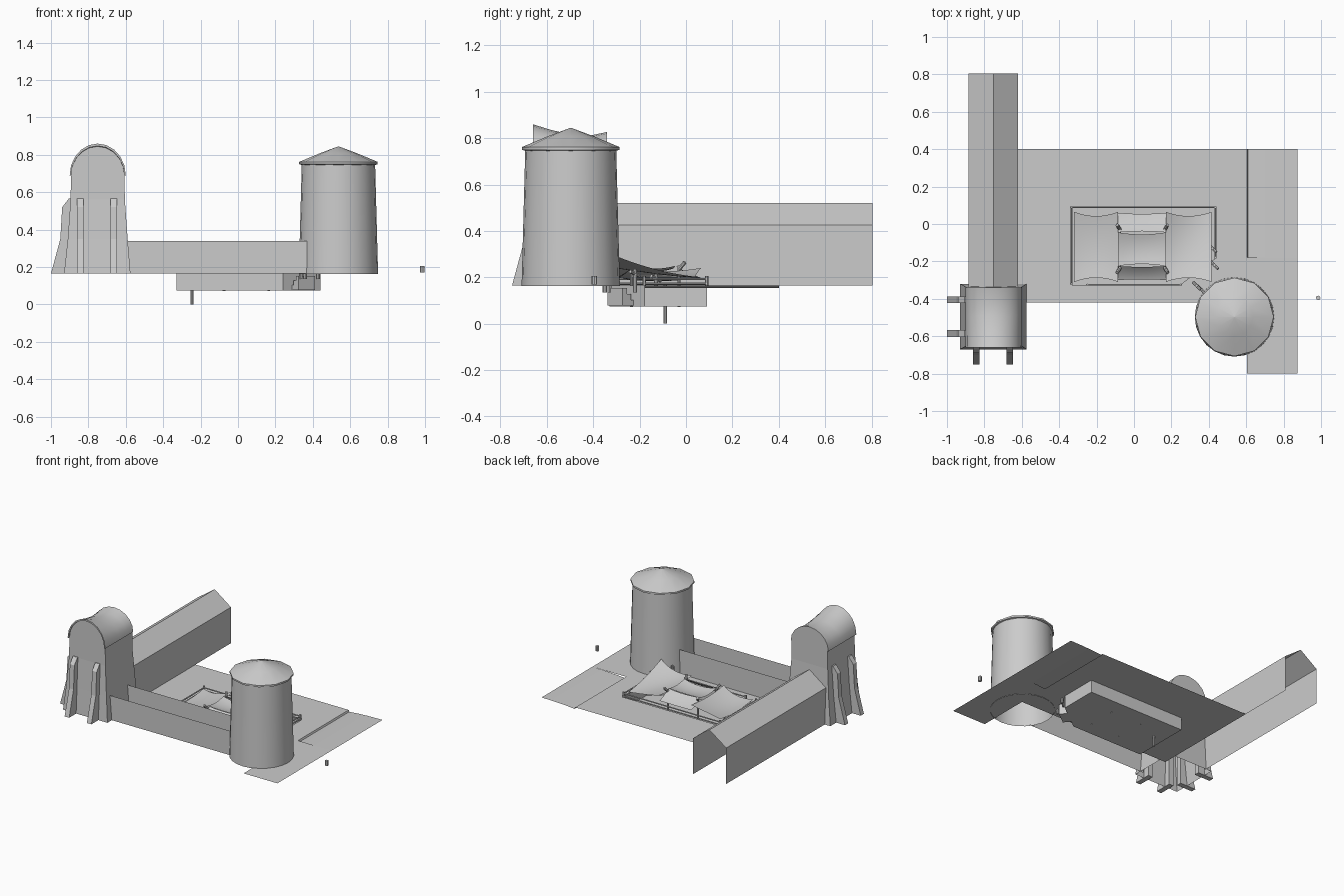
import bpy, bmesh, math
from mathutils import Vector, Matrix

if "Cube" in bpy.data.objects:
    bpy.data.objects.remove(bpy.data.objects["Cube"])

stone = bpy.data.materials.new("plain_grey")
stone.diffuse_color = (0.6, 0.6, 0.6, 1)
stone.use_nodes = True
stone.node_tree.nodes["Principled BSDF"].inputs["Base Color"].default_value = stone.diffuse_color
G = 0.165  # courtyard level


def finish(name, bm, smooth=False, recalc=True):
    if recalc:
        bmesh.ops.recalc_face_normals(bm, faces=bm.faces)
    me = bpy.data.meshes.new(name)
    bm.to_mesh(me)
    bm.free()
    me.materials.append(stone)
    ob = bpy.data.objects.new(name, me)
    bpy.context.collection.objects.link(ob)
    if smooth:
        bpy.ops.object.select_all(action='DESELECT')
        ob.select_set(True)
        bpy.context.view_layer.objects.active = ob
        bpy.ops.object.shade_smooth_by_angle(angle=math.radians(40))
    return ob


def loft(name, rings, closed=True, caps=(), smooth=False):
    """Skin between rings of equal point count; caps lists ring indices to fill."""
    bm = bmesh.new()
    vs = [[bm.verts.new(p) for p in r] for r in rings]
    n = len(rings[0])
    for a, b in zip(vs, vs[1:]):
        for i in range(n if closed else n - 1):
            j = (i + 1) % n
            bm.faces.new((a[i], a[j], b[j], b[i]))
    for c in caps:
        bm.faces.new(vs[c])
    return finish(name, bm, smooth)


def box(name, c, s, rz=0):
    bm = bmesh.new()
    bmesh.ops.create_cube(bm, size=1, matrix=Matrix.Translation(c) @ Matrix.Rotation(rz, 4, 'Z') @ Matrix.Diagonal((*s, 1)))
    return finish(name, bm)


def pole(name, a, b, r=0.006, n=8):
    a, b = Vector(a), Vector(b)
    d = b - a
    bm = bmesh.new()
    m = Matrix.Translation((a + b) / 2) @ d.to_track_quat('Z', 'Y').to_matrix().to_4x4()
    bmesh.ops.create_cone(bm, cap_ends=True, segments=n, radius1=r, radius2=r, depth=d.length, matrix=m)
    return finish(name, bm, True)


def circle(c, r, z, n):
    return [(c[0] + r * math.cos(2 * math.pi * i / n), c[1] + r * math.sin(2 * math.pi * i / n), z) for i in range(n)]


def rect(x0, x1, y0, y1, z):
    return [(x0, y0, z), (x1, y0, z), (x1, y1, z), (x0, y1, z)]


# courtyard with a pit opening
pit = [(-0.33, -0.33), (0.24, -0.33), (0.44, -0.18), (0.44, 0.09), (-0.33, 0.09)]
yard = [(-0.62, -0.42), (0.605, -0.42), (0.605, 0.4), (-0.62, 0.4)]
bm = bmesh.new()
edges = []
for outline in (yard, pit):
    vs = [bm.verts.new((x, y, G)) for x, y in outline]
    edges += [bm.edges.new((vs[i], vs[(i + 1) % len(vs)])) for i in range(len(vs))]
bmesh.ops.triangle_fill(bm, use_beauty=True, edges=edges, normal=(0, 0, 1))
for f in bm.faces:
    if f.normal.z < 0:
        f.normal_flip()
finish("courtyard", bm, recalc=False)

# side road: level in front, gently dished behind
loft("road_front", [[(0.605, -0.8, G), (0.605, -0.18, G)], [(0.875, -0.8, G), (0.875, -0.18, G)]], closed=False)
loft("road_back", [[(x, -0.18, z), (x, 0.4, z)] for x, z in
     ((0.605, G), (0.61, G - 0.012), (0.68, G - 0.006), (0.76, G - 0.002), (0.875, G))], closed=False, smooth=True)

# sunken pit
loft("pit", [[(x, y, G) for x, y in pit], [(x, y, 0.075) for x, y in pit]], caps=(1,))

# steps at the cut corner
ang = math.atan2(0.15, 0.20)
out = Vector((0.6, -0.8, 0))
for i in range(3):
    h = 0.025 * (i + 1)
    c = Vector((0.335, -0.262, 0.078 + h / 2)) + out * (0.022 * i)
    box("pit_step", c, (0.11, 0.022, h), ang)

# curb rails around the pit
for z in (G + 0.008, G + 0.028):
    for a, b in (((-0.335, 0.09), (0.435, 0.09)), ((-0.335, 0.09), (-0.335, -0.32)),
                 ((-0.25, -0.325), (0.25, -0.325)), ((0.435, 0.09), (0.435, -0.18))):
        pole("pit_rail", (*a, z), (*b, z), 0.005, 6)
for x, y in ((-0.335, 0.09), (0.435, 0.09), (-0.335, -0.32), (0.25, -0.325), (0.435, -0.18), (-0.25, -0.325)):
    pole("rail_post", (x, y, G), (x, y, G + 0.04), 0.007, 6)

# gate posts at the steps
for x, y, h in ((0.335, -0.33, 0.09), (0.36, -0.35, 0.07), (0.43, -0.22, 0.07), (0.42, -0.13, 0.05)):
    pole("gate_post", (x, y, G - 0.03), (x, y, G + h), 0.009)
    pole("gate_brace", (x - 0.02, y + 0.02, G + h - 0.03), (x + 0.02, y - 0.02, G + h - 0.01), 0.008)


# cloth canopies, sagging between their corners
def cloth(name, x0, x1, y0, y1, z, sag, n=8):
    rows = []
    for i in range(n + 1):
        u = i / n
        row = []
        for j in range(n + 1):
            v = j / n
            h = (z[0] * (1 - u) + z[1] * u) * (1 - v) + (z[3] * (1 - u) + z[2] * u) * v
            h -= sag * 4 * (u * (1 - u) + v * (1 - v)) / 2
            pinch = 1 - 0.12 * 4 * u * (1 - u)
            row.append((x0 + (x1 - x0) * u, (y0 + y1) / 2 + (y1 - y0) * (v - 0.5) * pinch, h))
        rows.append(row)
    loft(name, rows, closed=False, smooth=True)


cloth("left_canopy", -0.32, -0.085, -0.31, 0.065, (0.2, 0.24, 0.24, 0.2), 0.03)
cloth("right_canopy", 0.17, 0.415, -0.31, 0.065, (0.24, 0.295, 0.2, 0.24), 0.03)
cloth("middle_canopy", -0.085, 0.17, -0.225, -0.045, (0.25, 0.25, 0.25, 0.25), 0.025)
cloth("back_flap", -0.085, 0.17, -0.045, 0.06, (0.25, 0.25, 0.2, 0.2), 0.01)
cloth("front_flap", -0.085, 0.17, -0.3, -0.225, (0.2, 0.2, 0.25, 0.25), 0.01)
for x, s in ((-0.075, -1), (0.165, 1)):
    for y, t in ((-0.03, 1), (-0.235, -1)):
        pole("canopy_post", (x, y, 0.073), (x, y, 0.25), 0.007)
        pole("canopy_post_head", (x, y, 0.235), (x + 0.015 * s, y + 0.025 * t, 0.265), 0.009)
    pole("canopy_ridge", (x, -0.235, 0.205), (x, -0.03, 0.205), 0.005)

# long stake through the pit floor
pole("deep_stake", (-0.245, -0.09, 0), (-0.245, -0.09, 0.17), 0.008)

# two parallel front walls
for y, x1 in ((-0.42, 0.355), (-0.62, 0.37)):
    loft("front_wall", [[(-0.6, y, G), (x1, y, G)], [(-0.6, y, 0.34), (x1, y, 0.34)]], closed=False)

# long gabled hall, open at the far end
gable = [(-0.885, G), (-0.885, 0.425), (-0.75, 0.52), (-0.62, 0.425), (-0.62, G)]
loft("long_hall", [[(x, y, z) for x, z in gable] for y in (-0.34, 0.805)], closed=False)

# gatehouse body with flared foot
loft("gatehouse_body", [rect(-0.93, -0.575, -0.67, -0.32, G), rect(-0.91, -0.59, -0.66, -0.33, 0.35),
                        rect(-0.895, -0.605, -0.65, -0.34, 0.56), rect(-0.893, -0.607, -0.65, -0.34, 0.69)])

# barrel roof, dipping in the middle, with filled arch ends
def arch(y, rise, r=0.15, n=10, z0=0.69):
    return [(-0.75 - r * math.cos(math.pi * i / n), y, z0 + rise * math.sin(math.pi * i / n)) for i in range(n + 1)]


stations = ((-0.66, 0.17), (-0.58, 0.145), (-0.49, 0.125), (-0.41, 0.122), (-0.34, 0.137))
inner = [arch(y, r - 0.012, 0.142) for y, r in stations]
shell = [arch(y, r) + inner[i][::-1] for i, (y, r) in enumerate(stations)]
loft("gatehouse_roof", shell, caps=(0, -1), smooth=True)
for y, r in ((-0.65, 0.158), (-0.34, 0.125)):
    bm = bmesh.new()
    bm.faces.new([bm.verts.new(p) for p in arch(y, r, 0.143)])
    finish("gatehouse_arch_end", bm, recalc=False)

# buttresses: profile of (distance outward, height)
prof = [(0.0, G), (0.095, G), (0.045, 0.35), (0.035, 0.52), (0.0, 0.565), (-0.03, 0.565), (-0.03, G)]
for x in (-0.843, -0.665):
    loft("front_buttress", [[(x + e, -0.655 - d, z) for d, z in prof] for e in (-0.018, 0.018)], caps=(0, 1))
for y in (-0.405, -0.585):
    loft("side_buttress", [[(-0.905 - d, y + e, z) for d, z in prof] for e in (-0.018, 0.018)], caps=(0, 1))

# round tower and its shallow cone roof
c = (0.537, -0.497)
loft("round_tower", [circle(c, 0.212, G - 0.003, 24), circle(c, 0.196, 0.755, 24)], smooth=True)
loft("tower_roof", [circle(c, 0.195, 0.745, 12), circle(c, 0.21, 0.75, 12), circle(c, 0.21, 0.762, 12),
                    circle(c, 0.1, 0.808, 12), circle(c, 0.001, 0.845, 12)], caps=(4,), smooth=True)

# small bollard by the road
pole("bollard", (0.985, -0.395, 0.17), (0.985, -0.395, 0.205), 0.012)
